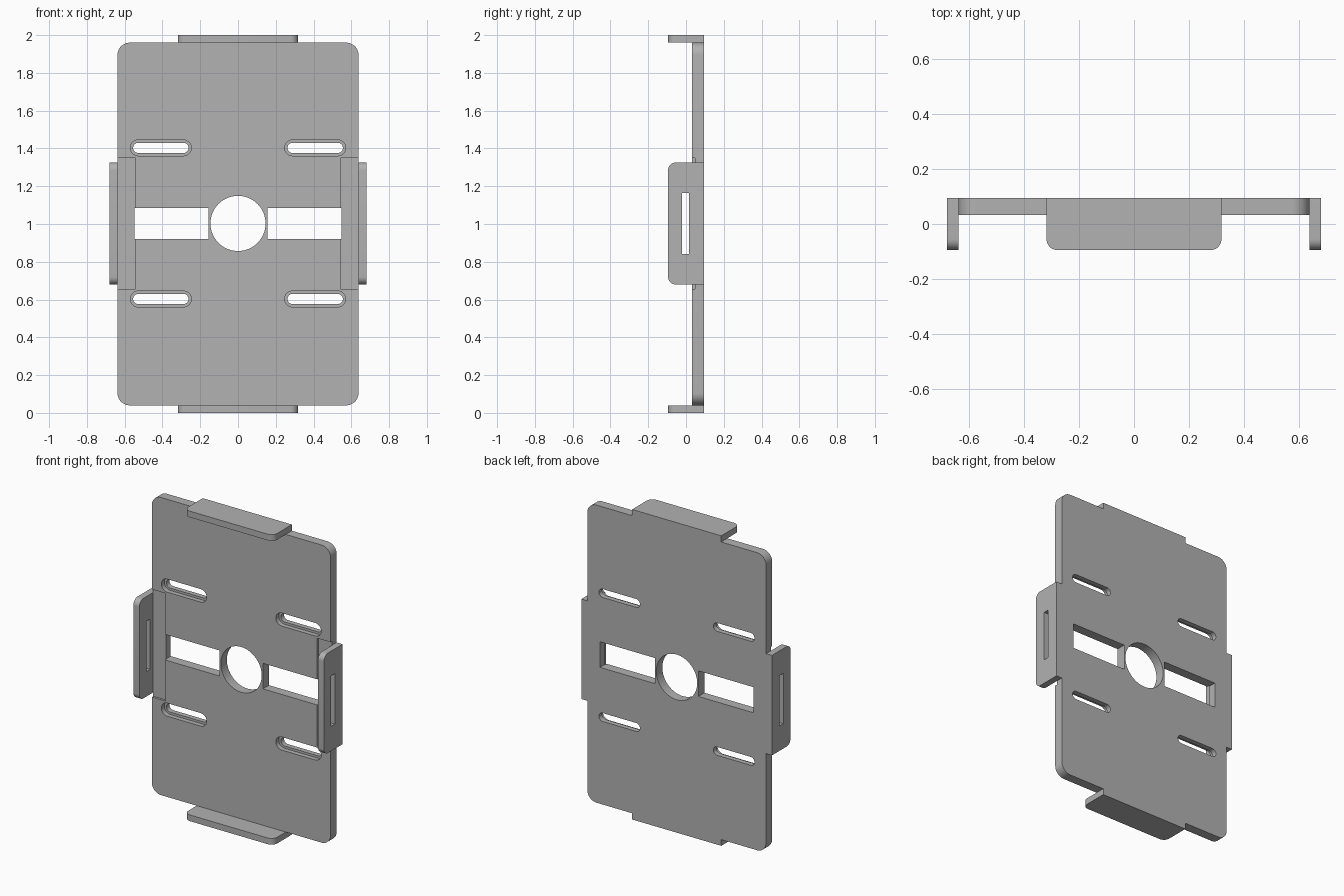
import bpy, bmesh, math
from mathutils import Vector

if "Cube" in bpy.data.objects:
    bpy.data.objects.remove(bpy.data.objects["Cube"])

grey = bpy.data.materials.new("plain grey")
grey.diffuse_color = (0.445, 0.445, 0.445, 1)
grey.use_nodes = True
grey.node_tree.nodes["Principled BSDF"].inputs["Base Color"].default_value = grey.diffuse_color

# Maps outline (u, v) and extrusion depth w to world space
AXES = {
    'x': lambda u, v, w: Vector((w, u, v)),
    'y': lambda u, v, w: Vector((u, w, v)),
    'z': lambda u, v, w: Vector((u, v, w)),
}


def rounded(u0, u1, v0, v1, radii=(0, 0, 0, 0), steps=10):
    """Rectangle outline; radii for corners (u1,v1), (u0,v1), (u0,v0), (u1,v0)."""
    pts = []
    corners = ((u1, v1, -1, -1), (u0, v1, 1, -1), (u0, v0, 1, 1), (u1, v0, -1, 1))
    for i, ((u, v, su, sv), r) in enumerate(zip(corners, radii)):
        if r == 0:
            pts.append((u, v))
            continue
        for k in range(steps + 1):
            a = math.pi / 2 * (i + k / steps)
            pts.append((u + su * r + r * math.cos(a), v + sv * r + r * math.sin(a)))
    return pts


def prism(name, outline, axis, lo, hi):
    """Extrude a flat outline along an axis."""
    bm = bmesh.new()
    face = bm.faces.new([bm.verts.new(AXES[axis](u, v, lo)) for u, v in outline])
    ext = bmesh.ops.extrude_face_region(bm, geom=[face], use_keep_orig=True)
    verts = [g for g in ext['geom'] if isinstance(g, bmesh.types.BMVert)]
    bmesh.ops.translate(bm, verts=verts, vec=AXES[axis](0, 0, hi - lo))
    bmesh.ops.remove_doubles(bm, verts=bm.verts, dist=1e-5)
    bmesh.ops.recalc_face_normals(bm, faces=bm.faces)
    mesh = bpy.data.meshes.new(name)
    bm.to_mesh(mesh)
    bm.free()
    mesh.materials.append(grey)
    obj = bpy.data.objects.new(name, mesh)
    bpy.context.collection.objects.link(obj)
    return obj


def cut(target, name, outline, axis, lo, hi):
    """Subtract a prism from the target, then discard the cutter."""
    cutter = prism(name, outline, axis, lo, hi)
    cutter.hide_render = True
    mod = target.modifiers.new(name, 'BOOLEAN')
    mod.operation = 'DIFFERENCE'
    mod.solver = 'EXACT'
    mod.object = cutter
    bpy.context.view_layer.objects.active = target
    bpy.ops.object.modifier_apply(modifier=mod.name)
    bpy.data.objects.remove(cutter)


FRONT, BACK, LIP = 0.033, 0.095, -0.095   # plate front, plate back, flange lip
W = 0.638                                 # plate half width
parts = []

# Main plate with rounded corners
plate = prism("back_plate", rounded(-W, W, 0.04, 1.96, (0.065,) * 4), 'y', FRONT, BACK)
parts.append(plate)

# Central round hole
hole = [(0.146 * math.cos(math.tau * i / 64), 1.003 + 0.146 * math.sin(math.tau * i / 64))
        for i in range(64)]
cut(plate, "centre_hole", hole, 'y', 0, 0.2)

for s in (-1, 1):
    def span(a, b):
        return sorted((s * a, s * b))

    # Rectangular windows and shallow edge recesses
    cut(plate, "window", rounded(*span(0.155, 0.547), 0.92, 1.085), 'y', 0, 0.2)
    cut(plate, "edge_recess", rounded(*span(0.542, 0.7), 0.655, 1.35), 'y', 0, FRONT + 0.014)

    # Counterbored slots
    for z in (0.603, 1.403):
        cut(plate, "slot_step", rounded(*span(0.247, 0.57), z - 0.042, z + 0.042, (0.042,) * 4),
            'y', 0, FRONT + 0.03)
        cut(plate, "slot", rounded(*span(0.262, 0.555), z - 0.027, z + 0.027, (0.0269,) * 4),
            'y', 0, 0.2)

    # Slotted side flange
    side = prism("side_flange", rounded(LIP, BACK, 0.68, 1.325, (0, 0.04, 0.04, 0)),
                 'x', *span(W, 0.68))
    cut(side, "flange_slit", rounded(-0.021, 0.016, 0.84, 1.165), 'x', *span(0.6, 0.75))
    parts.append(side)

    # Top and bottom flange
    parts.append(prism("end_flange", rounded(-0.318, 0.318, LIP, BACK, (0, 0, 0.04, 0.04)),
                       'z', *sorted((1 + s * 0.96, 1 + s))))

# Smooth curved walls, sharp edges elsewhere
bpy.ops.object.select_all(action='DESELECT')
for p in parts:
    p.select_set(True)
bpy.context.view_layer.objects.active = plate
bpy.ops.object.shade_smooth_by_angle(angle=math.radians(30))
